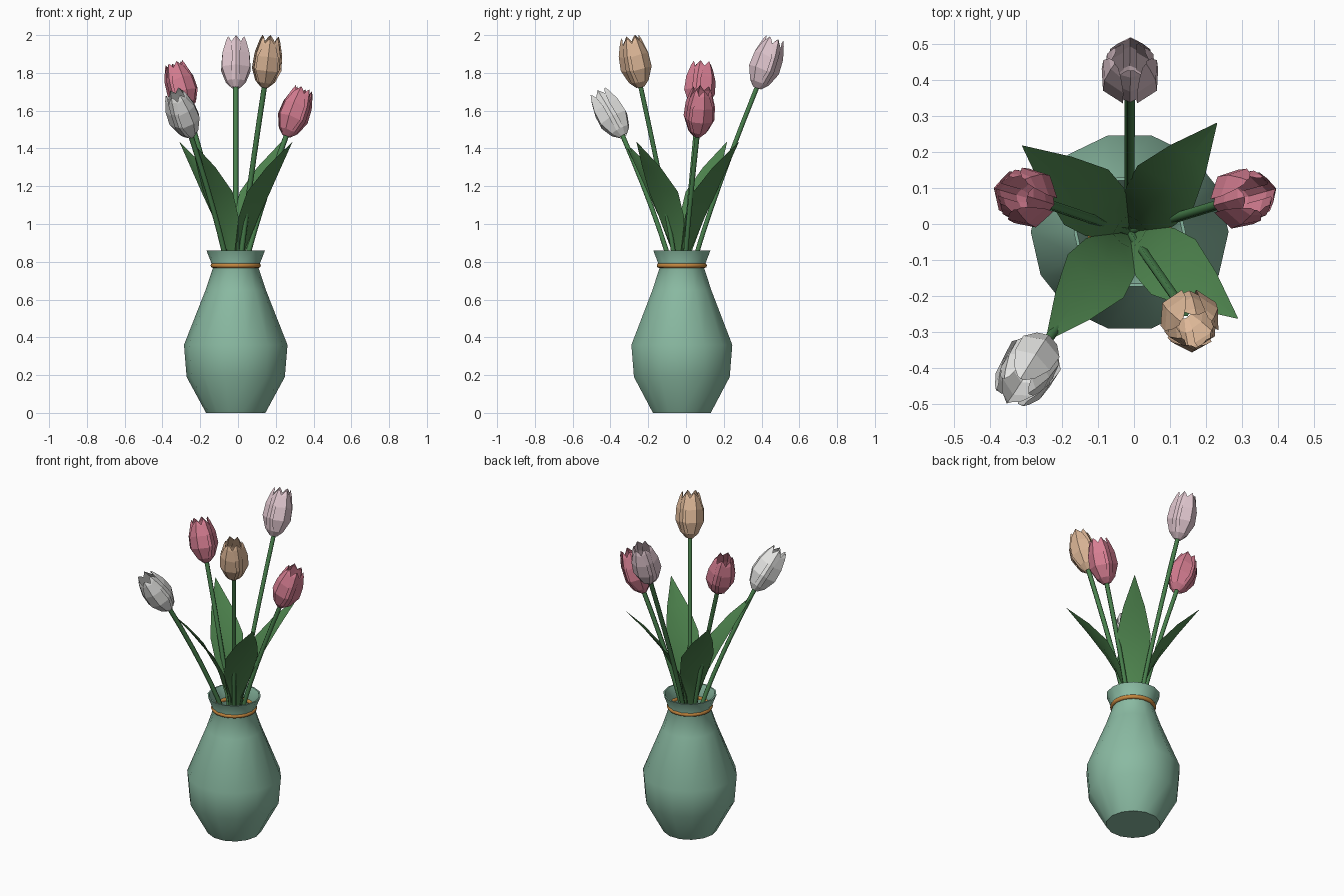
import bpy, bmesh, math
from mathutils import Vector

cube = bpy.data.objects.get("Cube")
if cube:
    bpy.data.objects.remove(cube, do_unlink=True)

CENTRE = Vector((-0.012, -0.022, 0))


def material(name, rgb):
    linear = [(c / 255 / 12.92) if c < 11 else ((c / 255 + 0.055) / 1.055) ** 2.4 for c in rgb]
    mat = bpy.data.materials.new(name)
    mat.use_nodes = True
    mat.diffuse_color = (*linear, 1)
    bsdf = next(n for n in mat.node_tree.nodes if n.type == 'BSDF_PRINCIPLED')
    bsdf.inputs["Base Color"].default_value = (*linear, 1)
    bsdf.inputs["Roughness"].default_value = 0.7
    return mat


GLAZE = material("sage glaze", (138, 186, 162))
CORD = material("amber cord", (196, 134, 62))
STEM = material("stem green", (72, 128, 76))
LEAF = material("leaf green", (78, 132, 78))
BLUSH = material("blush petal", (226, 200, 208))
PEACH = material("peach petal", (222, 184, 152))
ROSE = material("rose petal", (214, 126, 146))
WHITE = material("white petal", (228, 228, 226))


def finish(bm, name, mat, smooth=None):
    mesh = bpy.data.meshes.new(name)
    bm.to_mesh(mesh)
    bm.free()
    mesh.materials.append(mat)
    obj = bpy.data.objects.new(name, mesh)
    bpy.context.collection.objects.link(obj)
    if smooth:
        bpy.ops.object.select_all(action='DESELECT')
        obj.select_set(True)
        bpy.context.view_layer.objects.active = obj
        bpy.ops.object.shade_smooth_by_angle(angle=math.radians(smooth))
    return obj


def strip(bm, rows, closed=False):
    """Skin a list of rows of points with quads."""
    verts = [[bm.verts.new(p) for p in row] for row in rows]
    for a, b in zip(verts, verts[1:]):
        n = len(a)
        for i in range(n if closed else n - 1):
            j = (i + 1) % n
            bm.faces.new((a[i], a[j], b[j], b[i]))
    return verts


def ring(radius, z, sides=14):
    return [CENTRE + Vector((radius * math.cos(math.tau * i / sides),
                             radius * math.sin(math.tau * i / sides), z)) for i in range(sides)]


# Vase: outside wall, rim, then the inside wall
profile = [(0.157, 0), (0.26, 0.19), (0.274, 0.36), (0.16, 0.65), (0.12, 0.77), (0.155, 0.86),
           (0.146, 0.86), (0.11, 0.77), (0.15, 0.65), (0.262, 0.36), (0.248, 0.19), (0.148, 0.02)]
bm = bmesh.new()
rows = strip(bm, [ring(r, z) for r, z in profile], closed=True)
bm.faces.new(rows[0][::-1])
bm.faces.new(rows[-1])
finish(bm, "vase", GLAZE, 50)

# Cord around the neck
bpy.ops.mesh.primitive_torus_add(location=CENTRE + Vector((0, 0, 0.78)), major_segments=28,
                                 minor_segments=8, major_radius=0.12, minor_radius=0.013)
cord = bpy.context.object
cord.name = "neck_cord"
cord.data.materials.append(CORD)
bpy.ops.object.shade_smooth()


def stem(name, end):
    """Tube rising from inside the vase and bending out to the flower."""
    start = CENTRE + Vector((0, 0, 0.45))
    bend = CENTRE + Vector((0, 0, 0.74))
    curve = bpy.data.curves.new(name, 'CURVE')
    curve.dimensions = '3D'
    curve.bevel_depth = 0.014
    curve.bevel_resolution = 1
    curve.resolution_u = 10
    curve.use_fill_caps = True
    spline = curve.splines.new('BEZIER')
    spline.bezier_points.add(1)
    for point, co in zip(spline.bezier_points, (start, end)):
        point.handle_left_type = point.handle_right_type = 'FREE'
        point.co = co
        inward = co.lerp(bend, 2 / 3)
        point.handle_left = point.handle_right = inward
    spline.bezier_points[0].handle_left = start
    spline.bezier_points[1].handle_right = end
    curve.materials.append(STEM)
    bpy.context.collection.objects.link(bpy.data.objects.new(name, curve))


# Petal rows: height along bloom, radius, half angle in degrees
PETAL = [(0, 0.022, 34), (0.12, 0.054, 38), (0.38, 0.083, 46),
         (0.66, 0.079, 46), (0.9, 0.06, 34), (1, 0.048, 14)]


def bloom(name, base, tip, mat, spin):
    """Cup of three outer and three inner petals along the base-tip axis."""
    axis = tip - base
    turn = Vector((0, 0, 1)).rotation_difference(axis)
    bm = bmesh.new()
    for k in range(6):
        inner = k % 2
        mid = math.radians(spin + 60 * k)
        rows = []
        for s, r, half in PETAL:
            row = []
            for side in (-1, 0, 1):
                a = mid + side * math.radians(half)
                rad = r * (0.9 if inner else 1) * (0.98 if side else 1.04)
                drop = 0.012 * abs(side) * s
                p = Vector((rad * math.cos(a), rad * math.sin(a), s * axis.length - drop))
                row.append(base + turn @ p)
            rows.append(row)
        strip(bm, rows)
    finish(bm, name, mat)


flowers = [("blush", BLUSH, (-0.012, 0.375, 1.72), (-0.01, 0.468, 1.985), 90),
           ("peach", PEACH, (0.14, -0.24, 1.725), (0.172, -0.294, 1.992), 30),
           ("right_rose", ROSE, (0.255, 0.06, 1.465), (0.347, 0.086, 1.72), 15),
           ("left_rose", ROSE, (-0.265, 0.064, 1.605), (-0.337, 0.088, 1.855), 45),
           ("white", WHITE, (-0.248, -0.332, 1.465), (-0.335, -0.465, 1.695), 60)]
for name, mat, base, tip, spin in flowers:
    base, tip = Vector(base), Vector(tip)
    stem(name + "_stem", base + (tip - base) * 0.06)
    bloom(name + "_bloom", base, tip, mat, spin)

# Leaves: share of reach, height, half width; folded along the midrib
BLADE = [(0.02, 0.6, 0.02), (0.1, 0.86, 0.045), (0.27, 1.04, 0.085),
         (0.45, 1.17, 0.098), (0.7, 1.3, 0.062), (1, 1.435, 0.001)]
tips = {"back_right": (-0.31, 0.217), "back_left": (0.23, 0.28),
        "front_left": (0.288, -0.262), "front_right": (-0.245, -0.325)}
for name, (x, y) in tips.items():
    reach = Vector((x, y, 0)) - CENTRE
    out = reach.normalized()
    across = Vector((-out.y, out.x, 0))
    bm = bmesh.new()
    strip(bm, [[CENTRE + reach * share + Vector((0, 0, z)) + across * w * side
                - out * 0.18 * w * abs(side) for side in (-1, 0, 1)]
               for share, z, w in BLADE])
    finish(bm, name + "_leaf", LEAF, 40)
